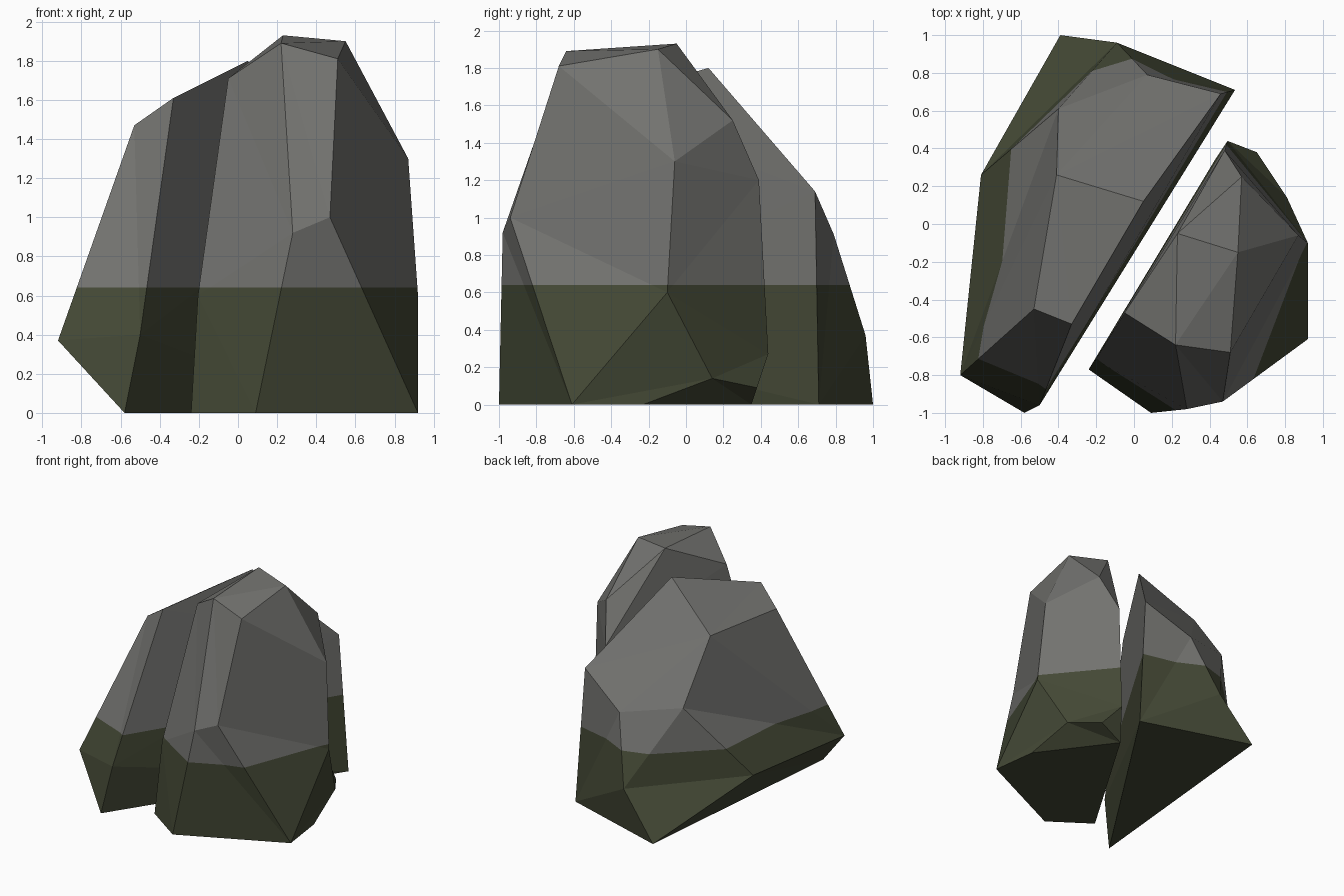
import bpy, bmesh
from mathutils import Vector

if "Cube" in bpy.data.objects:
    bpy.data.objects.remove(bpy.data.objects["Cube"])

MOSS_LINE = 0.64


def flat_material(name, rgb):
    mat = bpy.data.materials.new(name)
    mat.diffuse_color = (*rgb, 1.0)
    mat.use_nodes = True
    mat.node_tree.nodes["Principled BSDF"].inputs["Base Color"].default_value = mat.diffuse_color
    return mat


stone = flat_material("grey_stone", (0.17, 0.17, 0.16))
moss = flat_material("mossy_green", (0.056, 0.064, 0.035))


def make_rock(name, corners, facets):
    """Faceted boulder, cut at the moss line and coloured by height."""
    bm = bmesh.new()
    verts = [bm.verts.new(c) for c in corners]
    for facet in facets:
        bm.faces.new([verts[i] for i in facet])
    bmesh.ops.recalc_face_normals(bm, faces=bm.faces)
    bmesh.ops.triangulate(bm, faces=[f for f in bm.faces if len(f.verts) > 3])
    bmesh.ops.bisect_plane(bm, geom=bm.verts[:] + bm.edges[:] + bm.faces[:],
                           plane_co=Vector((0, 0, MOSS_LINE)),
                           plane_no=Vector((0, 0, 1)))
    for f in bm.faces:
        f.smooth = False
        f.material_index = int(f.calc_center_median().z < MOSS_LINE)
    mesh = bpy.data.meshes.new(name)
    bm.to_mesh(mesh)
    bm.free()
    mesh.materials.append(stone)
    mesh.materials.append(moss)
    bpy.context.collection.objects.link(bpy.data.objects.new(name, mesh))


# Long slab behind the crack
left_corners = [
    (-0.58, -1.0, 0), (0.535, 0.71, 0), (-0.39, 1.0, 0),            # 0-2 base
    (-0.92, -0.80, 0.37), (-0.50, -0.96, 0.40),                     # 3-6 bulge
    (-0.81, 0.26, 0.41), (-0.09, 0.96, 0.37),
    (-0.40, 0.61, 1.0), (0.07, 0.79, 0.91), (0.46, 0.69, 1.14),     # 7-9 shoulder
    (-0.53, -0.45, 1.47), (-0.33, -0.53, 1.61),                     # 10-13 top
    (0.05, 0.12, 1.80), (-0.41, 0.26, 1.48),
]
left_facets = [
    (0, 2, 1), (0, 1, 9, 12, 11, 4),                                # base, crack
    (0, 4, 3), (4, 11, 10, 3),                                      # front
    (0, 3, 5, 2), (3, 7, 5), (3, 13, 7), (3, 10, 13),               # left
    (2, 5, 6), (5, 7, 6), (6, 7, 8),                                # back left
    (1, 2, 6), (1, 6, 8), (1, 8, 9),                                # back
    (10, 11, 12, 13), (13, 12, 9, 8, 7),                            # top
]
make_rock("left_rock", left_corners, left_facets)

# Taller block in front of the crack
right_corners = [
    (-0.24, -0.77, 0), (0.09, -1.0, 0), (0.92, -0.61, 0),           # 0-3 base
    (0.435, 0.35, 0),
    (0.81, 0.14, 0.14), (0.65, 0.38, 0.09), (0.495, 0.44, 0.27),    # 4-6 back foot
    (0.92, -0.10, 0.60), (0.28, -0.98, 0.92), (0.47, -0.94, 1.0),   # 7-9 middle
    (0.87, -0.06, 1.30), (0.48, 0.39, 1.20), (0.57, 0.25, 1.52),    # 10-12 shoulder
    (-0.05, -0.47, 1.71), (0.22, -0.64, 1.89), (0.51, -0.68, 1.81), # 13-17 top
    (0.23, -0.05, 1.93), (0.55, -0.15, 1.90),
    (0.87, -0.23, 0), (-0.205, -0.72, 0.60),                        # 18-19 undercut, crack bend
]
right_facets = [
    (0, 1, 2, 18, 3), (0, 3, 6, 11, 16, 13, 19),                    # base, crack
    (0, 1, 8, 19), (19, 8, 13), (8, 14, 13),                        # front left
    (1, 2, 9, 8), (8, 9, 15, 14),                                   # front
    (2, 7, 9), (9, 7, 10), (9, 10, 15), (15, 10, 17),               # right
    (2, 18, 4), (2, 4, 7), (18, 3, 5, 4), (3, 6, 5),                # undercut
    (7, 4, 6), (4, 5, 6), (7, 6, 11), (7, 11, 10),                  # back
    (10, 11, 12), (10, 12, 17),
    (11, 16, 12), (12, 16, 17), (13, 14, 16), (14, 15, 17, 16),     # top
]
make_rock("right_rock", right_corners, right_facets)
